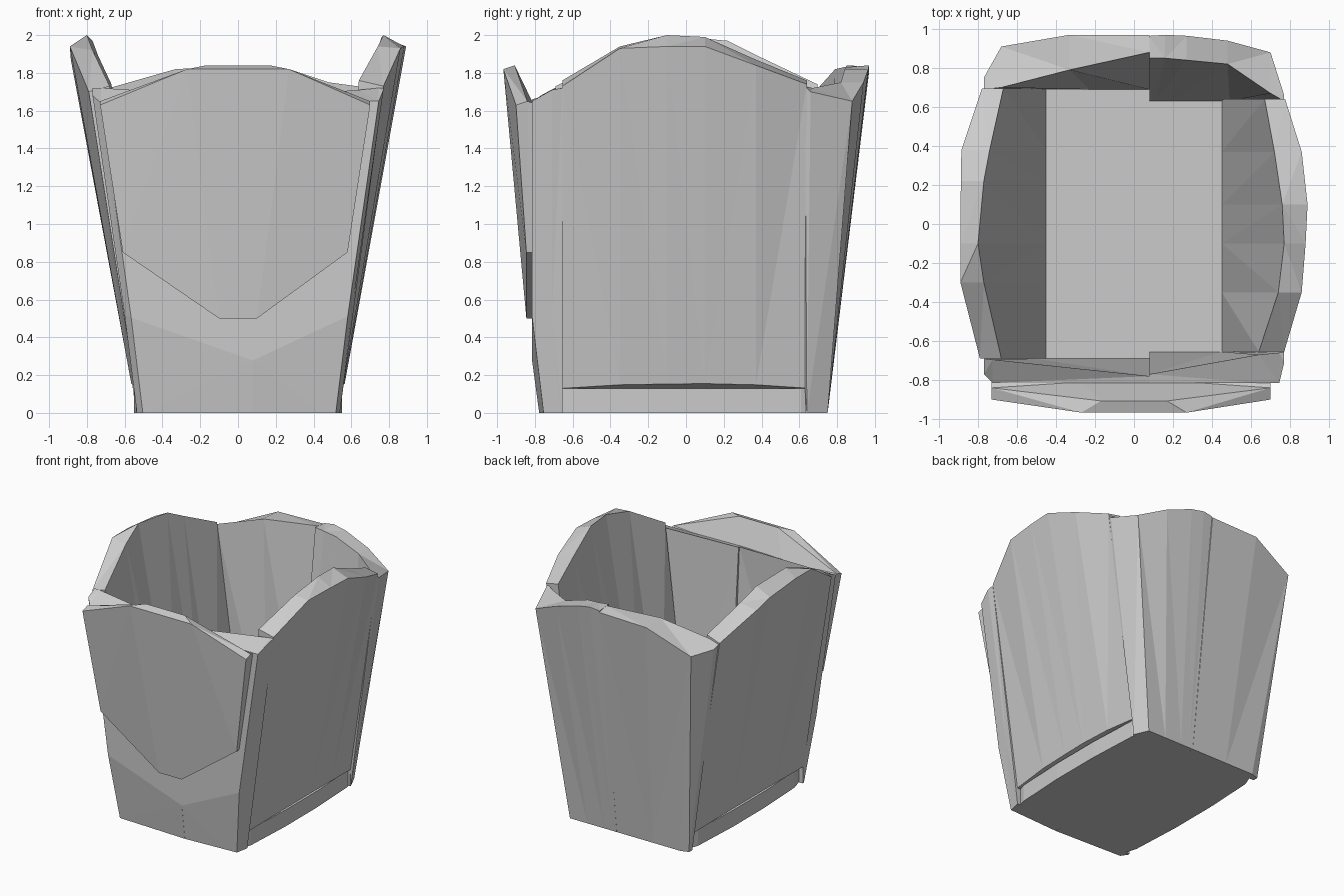
import bpy
import bmesh

cube = bpy.data.objects.get("Cube")
if cube:
    bpy.data.objects.remove(cube, do_unlink=True)

grey = bpy.data.materials.new("plain grey")
grey.use_nodes = True
grey.diffuse_color = (0.6, 0.6, 0.6, 1)
grey.node_tree.nodes["Principled BSDF"].inputs["Base Color"].default_value = (0.6, 0.6, 0.6, 1)


def loft(name, sections):
    """Skin a row of matching cross-sections and cap both ends."""
    bm = bmesh.new()
    rings = [[bm.verts.new(p) for p in section] for section in sections]
    count = len(rings[0])
    for a, b in zip(rings, rings[1:]):
        for i in range(count):
            j = (i + 1) % count
            bm.faces.new((a[i], a[j], b[j], b[i]))
    bm.faces.new(rings[0])
    bm.faces.new(rings[-1])
    bmesh.ops.triangulate(bm, faces=bm.faces[:])
    bmesh.ops.recalc_face_normals(bm, faces=bm.faces[:])
    mesh = bpy.data.meshes.new(name)
    bm.to_mesh(mesh)
    bm.free()
    mesh.materials.append(grey)
    obj = bpy.data.objects.new(name, mesh)
    bpy.context.collection.objects.link(obj)
    return obj


def narrow(x, factor):
    """Taper towards the foot, keeping the middle seam upright."""
    return x if abs(x) < 0.1 else x * factor


# Floor block, slightly bowed at its sides
outline = [(0.5, -0.7), (0.53, -0.6), (0.55, -0.2), (0.55, 0.2), (0.53, 0.61), (0.49, 0.71)]
outline += [(-x, y) for x, y in reversed(outline)]
loft("floor", [[(x, y, z) for x, y in outline] for z in (0, 0.13)])


# Bowed side walls: y, outer x, outer z, inner x, inner z along the rim
def side_wall(name, side, rim):
    sections = []
    for y, xo, zo, xi, zi in rim:
        bow = max(0, xo - 0.77) / 0.12
        sections.append([
            (side * (0.54 + 0.025 * bow), y, 0.13 + 0.025 * bow),
            (side * xo, y, zo),
            (side * xi, y, zi),
            (side * 0.45, y, 0.125),
        ])
    loft(name, sections)


side_wall("left_wall", 1, [
    (-0.655, 0.77, 1.73, 0.64, 1.76), (-0.35, 0.86, 1.93, 0.74, 1.94),
    (-0.1, 0.88, 1.94, 0.77, 2.0), (0.1, 0.89, 1.94, 0.76, 1.99),
    (0.37, 0.86, 1.84, 0.72, 1.87), (0.64, 0.775, 1.74, 0.67, 1.76)])
side_wall("right_wall", -1, [
    (-0.69, 0.79, 1.7, 0.68, 1.73), (-0.3, 0.89, 1.94, 0.77, 1.92),
    (-0.1, 0.89, 1.94, 0.8, 2.0), (0.22, 0.888, 1.91, 0.77, 1.97),
    (0.38, 0.885, 1.87, 0.74, 1.89), (0.695, 0.78, 1.7, 0.67, 1.74)])


# Back wall halves: x, outer y, outer z, inner y, inner z along the rim
def back_wall(name, foot, rim):
    loft(name, [[
        (narrow(x, 0.7), min(0.75, yo - 0.02), 0),
        (x, yo, zo),
        (x, yi, zi),
        (narrow(x, 0.7), min(foot, yi), 0.12),
        (narrow(x, 0.7), min(foot, yi), 0),
    ] for x, yo, zo, yi, zi in rim])


back_wall("back_wall_right", 0.69, [
    (-0.77, 0.75, 1.67, 0.69, 1.69), (-0.68, 0.91, 1.65, 0.7, 1.72),
    (-0.33, 0.97, 1.81, 0.79, 1.82), (0.079, 0.97, 1.82, 0.88, 1.84)])
back_wall("back_wall_left", 0.63, [
    (0.08, 0.965, 1.83, 0.85, 1.84), (0.16, 0.97, 1.84, 0.85, 1.83),
    (0.27, 0.965, 1.82, 0.84, 1.82), (0.48, 0.94, 1.75, 0.82, 1.75),
    (0.7, 0.88, 1.65, 0.67, 1.72), (0.77, 0.66, 1.7, 0.63, 1.73)])


# Front wall halves: x, outer y, outer z, inner y, inner z along the rim
def front_wall(name, foot, rim):
    loft(name, [[
        (narrow(x, 0.695), min(foot - 0.01, yo + 0.035 + 0.035 * abs(x)), 0),
        (narrow(x, 0.78), yo, 0.25 + 0.35 * abs(x)),
        (x, yo, zo),
        (x, yi, zi),
        (narrow(x, 0.7), foot, 0.12),
        (narrow(x, 0.7), foot, 0),
    ] for x, yo, zo, yi, zi in rim])


front_wall("front_wall_right", -0.69, [
    (-0.77, -0.77, 1.68, -0.69, 1.72), (-0.725, -0.815, 1.64, -0.695, 1.72),
    (0.079, -0.815, 1.66, -0.78, 1.67)])
front_wall("front_wall_left", -0.655, [
    (0.08, -0.815, 1.66, -0.77, 1.67), (0.64, -0.815, 1.65, -0.67, 1.71),
    (0.745, -0.815, 1.65, -0.66, 1.72), (0.77, -0.71, 1.71, -0.655, 1.72)])

# Raised front flap: foot x, foot z, rim x, rim y, rim z, ridge x, ridge z
flap = [
    (-0.61, 0.85, -0.73, -0.9, 1.63, -0.73, 1.65),
    (-0.1, 0.5, -0.27, -0.967, 1.82, -0.17, 1.84),
    (0.1, 0.5, 0.27, -0.967, 1.82, 0.17, 1.84),
    (0.58, 0.85, 0.7, -0.9, 1.63, 0.7, 1.65),
]
loft("front_flap", [[
    (xf, -0.845, zf),
    (xr, yr, zr),
    (xt, yr + 0.06, zt),
    (xr, -0.81, 1.64),
    (xf, -0.81, zf),
] for xf, zf, xr, yr, zr, xt, zt in flap])
